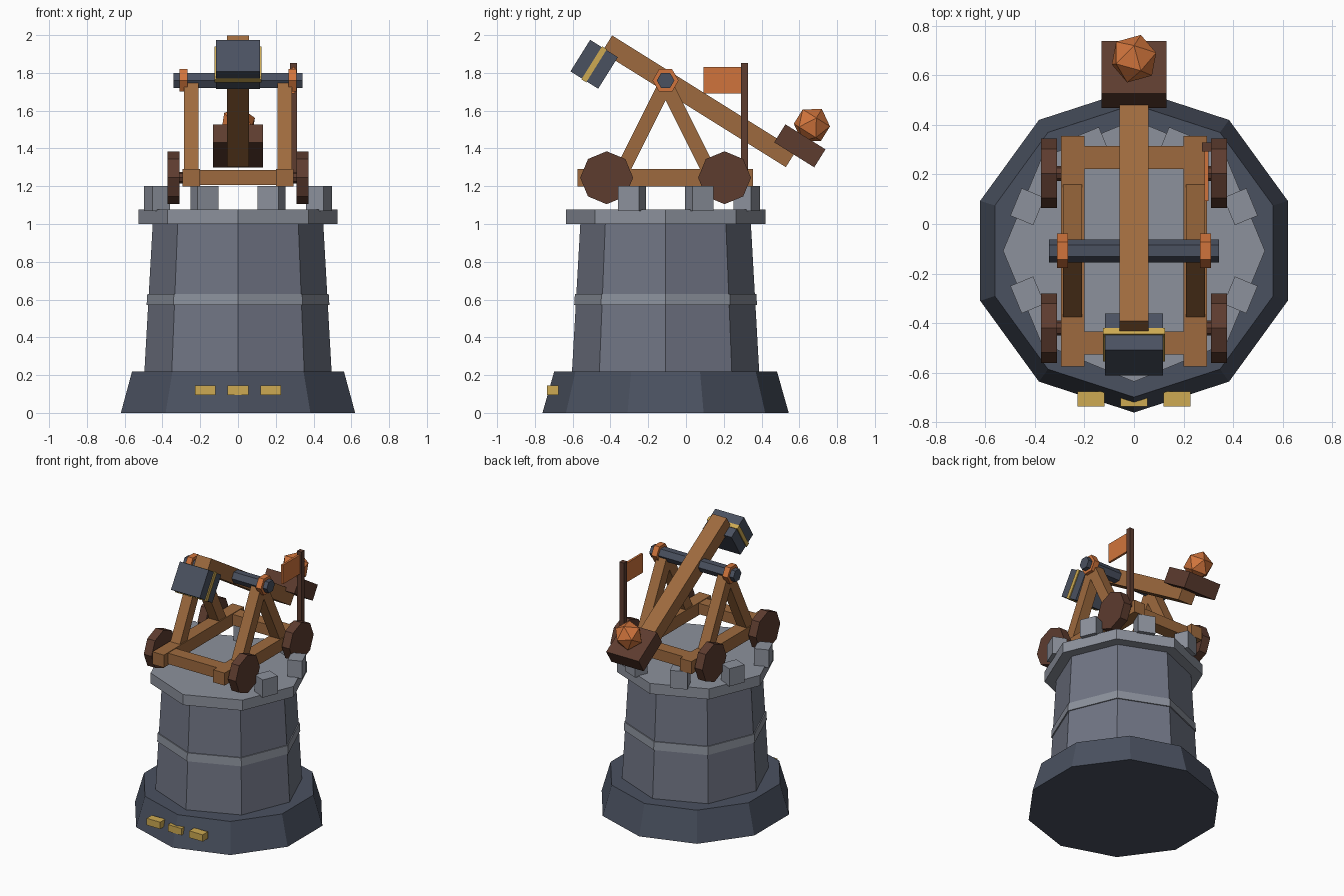
import bpy, bmesh, math
from mathutils import Matrix, Vector

if "Cube" in bpy.data.objects:
    bpy.data.objects.remove(bpy.data.objects["Cube"])


def material(name, rgb):
    m = bpy.data.materials.new(name)
    lin = [((c / 255 + 0.055) / 1.055) ** 2.4 for c in rgb]
    m.diffuse_color = (*lin, 1)
    m.use_nodes = True
    m.node_tree.nodes["Principled BSDF"].inputs["Base Color"].default_value = m.diffuse_color
    return m


STONE = material("stone", (112, 117, 132))
LIGHT = material("light stone", (140, 145, 156))
DARK = material("dark slate", (74, 81, 96))
WOOD = material("wood", (158, 106, 62))
BROWN = material("dark wood", (93, 60, 47))
ORANGE = material("orange", (208, 116, 60))
GOLD = material("gold", (205, 170, 82))

CY = -0.108                       # tower and pivot centre in y
PIVOT = Vector((0, CY, 1.76))
TILT = math.radians(-32)          # throwing arm slopes down to the back


def finish(bm, name, mat, matrix):
    me = bpy.data.meshes.new(name)
    bm.to_mesh(me)
    bm.free()
    me.materials.append(mat)
    ob = bpy.data.objects.new(name, me)
    ob.matrix_world = matrix
    bpy.context.collection.objects.link(ob)
    return ob


def box(name, mat, center, size, rot=Matrix()):
    bm = bmesh.new()
    bmesh.ops.create_cube(bm, size=1)
    bmesh.ops.scale(bm, vec=size, verts=bm.verts)
    return finish(bm, name, mat, Matrix.Translation(center) @ rot)


def drum(name, mat, sides, r1, r2, z0, z1):
    """Upright tower section with a corner facing the front."""
    bm = bmesh.new()
    bmesh.ops.create_cone(bm, cap_ends=True, segments=sides, radius1=r1, radius2=r2, depth=z1 - z0)
    first = max(bm.verts, key=lambda v: -v.co.y)
    turn = -math.pi / 2 - math.atan2(first.co.y, first.co.x)
    bmesh.ops.rotate(bm, verts=bm.verts, matrix=Matrix.Rotation(turn, 3, 'Z'))
    return finish(bm, name, mat, Matrix.Translation((0, CY, (z0 + z1) / 2)))


def disc_x(name, mat, sides, r, x0, x1, y, z):
    """Prism along x with a corner pointing along y."""
    bm = bmesh.new()
    bmesh.ops.create_cone(bm, cap_ends=True, segments=sides, radius1=r, radius2=r, depth=x1 - x0)
    # create_cone puts its first corner on the y axis, which stays put here
    return finish(bm, name, mat,
                  Matrix.Translation(((x0 + x1) / 2, y, z)) @ Matrix.Rotation(math.pi / 2, 4, 'Y'))


def arm_box(name, mat, u, n, size):
    """Box placed in the throwing arm's own axes (u along, n above)."""
    rot = Matrix.Rotation(TILT, 4, 'X')
    return box(name, mat, PIVOT + rot @ Vector((0, u, n)), size, rot)


# Tower
drum("tower_base", DARK, 10, 0.652, 0.59, 0, 0.218)
drum("tower_body", STONE, 8, 0.496, 0.451, 0.21, 1.01)
drum("tower_band", LIGHT, 8, 0.484, 0.480, 0.57, 0.63)
drum("tower_platform", LIGHT, 8, 0.528, 0.528, 1.0, 1.077)

# Battlements, open at the front
for i in range(6):
    a = math.radians(-22.5 + 45 * i)
    box("battlement", LIGHT, (0.465 * math.cos(a), CY + 0.465 * math.sin(a), 1.135),
        (0.1, 0.12, 0.13), Matrix.Rotation(a, 4, 'Z'))

# Gold blocks on the base
for x in (-0.173, 0, 0.173):
    box("gold_block", GOLD, (x, -0.705, 0.12), (0.11, 0.06, 0.05))

# Carriage: side beams, wheels, A-frame legs and axle collars
for s in (-1, 1):
    box("side_beam", WOOD, (s * 0.247, -0.11, 1.244), (0.093, 0.93, 0.092))
    for y in (-0.42, 0.204):
        x0, x1 = sorted((s * 0.311, s * 0.374))
        disc_x("wheel", BROWN, 8, 0.14, x0, x1, y, 1.245)
        h0, h1 = sorted((s * 0.28, s * 0.32))
        disc_x("wheel_stub", BROWN, 8, 0.03, h0, h1, y, 1.245)
    for d in (-1, 1):
        top = Vector((s * 0.248, CY, 1.74))
        foot = Vector((s * 0.248, CY + d * 0.235, 1.27))
        axis = top - foot
        box("frame_leg", WOOD, (top + foot) / 2, (0.078, 0.076, axis.length),
            Matrix.Rotation(math.atan2(-axis.y, axis.z), 4, 'X'))
    c0, c1 = sorted((s * 0.267, s * 0.31))
    disc_x("axle_collar", ORANGE, 6, 0.069, c0, c1, CY, 1.76)
for y in (-0.48, 0.268):
    box("cross_beam", WOOD, (0, y, 1.246), (0.42, 0.092, 0.08))
disc_x("main_axle", DARK, 6, 0.0465, -0.342, 0.342, CY, 1.76)

# Throwing arm with counterweight, bucket and boulder
arm_box("throwing_arm", WOOD, 0.2085, 0, (0.115, 1.149, 0.104))
arm_box("counterweight", DARK, -0.366, -0.128, (0.234, 0.173, 0.197))
arm_box("counterweight_band", GOLD, -0.366, -0.128, (0.248, 0.03, 0.206))
arm_box("bucket", BROWN, 0.786, 0.083, (0.264, 0.25, 0.112))
bm = bmesh.new()
bmesh.ops.create_icosphere(bm, subdivisions=1, radius=0.1)
tilt = Matrix.Rotation(TILT, 4, 'X')
finish(bm, "boulder", ORANGE, Matrix.Translation(PIVOT + tilt @ Vector((0, 0.782, 0.21))) @ tilt)

# Flag
box("flag_pole", BROWN, (0.293, 0.31, 1.55), (0.037, 0.037, 0.604))
box("flag", ORANGE, (0.293, 0.195, 1.76), (0.016, 0.205, 0.14))
